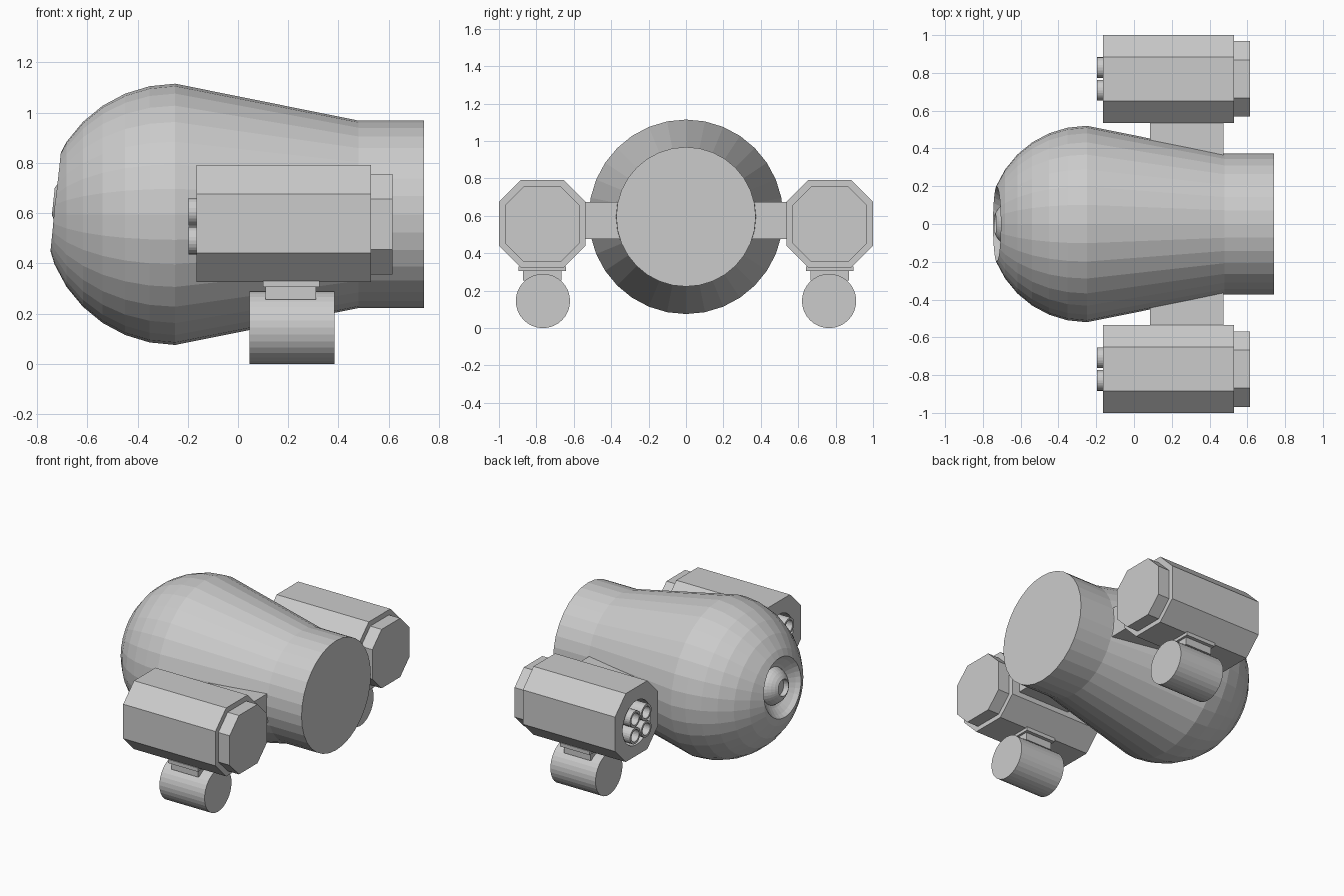
import bpy, bmesh
from math import cos, sin, pi, radians
from mathutils import Vector, Matrix

cube = bpy.data.objects.get("Cube")
if cube:
    bpy.data.objects.remove(cube, do_unlink=True)

GREY = (0.6, 0.6, 0.6, 1)
grey = bpy.data.materials.new("light_grey")
grey.diffuse_color = GREY
grey.use_nodes = True
grey.node_tree.nodes["Principled BSDF"].inputs["Base Color"].default_value = GREY


def finish(name, bm):
    bmesh.ops.remove_doubles(bm, verts=bm.verts, dist=1e-5)
    bmesh.ops.recalc_face_normals(bm, faces=bm.faces)
    mesh = bpy.data.meshes.new(name)
    bm.to_mesh(mesh)
    bm.free()
    mesh.materials.append(grey)
    obj = bpy.data.objects.new(name, mesh)
    bpy.context.collection.objects.link(obj)
    return obj


def lathe(name, profile, centre=(0, 0, 0), tilt=0, segments=32, closed=False):
    """Revolve (x, radius) points about the x axis, then tilt and place."""
    bm = bmesh.new()
    rings = []
    for x, r in profile:
        rings.append([bm.verts.new((x, r * cos(2 * pi * i / segments), r * sin(2 * pi * i / segments)))
                      for i in range(segments)] if r else [bm.verts.new((x, 0, 0))])
    pairs = list(zip(rings, rings[1:]))
    if closed:
        pairs.append((rings[-1], rings[0]))
    for a, b in pairs:
        for i in range(segments):
            j = (i + 1) % segments
            quad = [a[i % len(a)], a[j % len(a)], b[j % len(b)], b[i % len(b)]]
            bm.faces.new(list(dict.fromkeys(quad)))
    # Flat ends become single discs
    if not closed:
        for ring in (rings[0], rings[-1]):
            if len(ring) > 1:
                bm.faces.new(ring)
    bm.transform(Matrix.Translation(centre) @ Matrix.Rotation(tilt, 4, 'Y'))
    return finish(name, bm)


def box(name, low, high, chamfer=0):
    """Box between two corners, with optional chamfers on the edges along x."""
    low, high = Vector(low), Vector(high)
    bm = bmesh.new()
    bmesh.ops.create_cube(bm, size=1)
    bm.transform(Matrix.Translation((low + high) / 2) @ Matrix.Diagonal((high - low).to_4d()))
    if chamfer:
        edges = [e for e in bm.edges if abs(e.verts[0].co.x - e.verts[1].co.x) > 1e-4]
        bmesh.ops.bevel(bm, geom=edges, offset=chamfer, segments=1, affect='EDGES')
    return finish(name, bm)


def cut(obj, cutter):
    mod = obj.modifiers.new("cut", 'BOOLEAN')
    mod.operation, mod.object, mod.solver = 'DIFFERENCE', cutter, 'EXACT'
    bpy.context.view_layer.objects.active = obj
    bpy.ops.object.modifier_apply(modifier=mod.name)
    bpy.data.objects.remove(cutter, do_unlink=True)


def arc(radius, start, end, steps):
    angles = [radians(start + (end - start) * i / steps) for i in range(steps + 1)]
    return [(-radius * cos(a), radius * sin(a) if a else 0) for a in angles]


# Bulb-shaped hull: hemisphere, taper and straight rear
HEART = Vector((-0.25, 0, 0.595))
hull = lathe("hull", arc(0.52, 0, 90, 8) + [(0.73, 0.373), (0.99, 0.373)], HEART)

# Dished eye socket, tilted slightly upward
TILT = radians(6)
forward = Vector((-cos(TILT), 0, sin(TILT)))
bowl = arc(0.25, 0, 180, 16)
bowl[-1] = (0.25, 0)
cut(hull, lathe("socket_cutter", bowl, HEART + forward * 0.63, TILT))

# Domed lens with a bored centre
lens = [(-0.08, 0), (-0.08, 0.055)] + arc(0.13, 25, 90, 6) + [(0.03, 0.13), (0.03, 0)]
lathe("eye_lens", lens, HEART + forward * 0.37, TILT)

for side, label in ((1, "left"), (-1, "right")):
    y = 0.768 * side

    # Arm joining the hull to the gun pod
    box(label + "_arm", (0.085, side * 0.4 - 0.15, 0.475), (0.475, side * 0.4 + 0.15, 0.675))

    # Eight-sided gun pod with a round muzzle recess and a rear cap
    pod = box(label + "_gun_pod", (-0.165, y - 0.232, 0.325), (0.53, y + 0.232, 0.791), 0.116)
    cut(pod, lathe("muzzle_cutter", [(-0.3, 0.15), (-0.07, 0.15)], (0, y, 0.55)))
    box(label + "_pod_cap", (0.53, y - 0.2, 0.355), (0.615, y + 0.2, 0.756), 0.1)

    # Four hollow barrels
    for row in (-1, 1):
        for col in (-1, 1):
            lathe(label + "_barrel", [(-0.197, 0.055), (-0.06, 0.055), (-0.06, 0.04), (-0.197, 0.04)],
                  (0, y + col * 0.06, 0.548 + row * 0.057), segments=24, closed=True)

    # Hanger and round canister below the pod
    box(label + "_hanger_plate", (0.1, y - 0.127, 0.305), (0.325, y + 0.127, 0.33))
    box(label + "_hanger_block", (0.11, y - 0.103, 0.255), (0.31, y + 0.103, 0.31))
    lathe(label + "_canister", [(0.045, 0.145), (0.385, 0.145)], (0, y - side * 0.003, 0.145))
